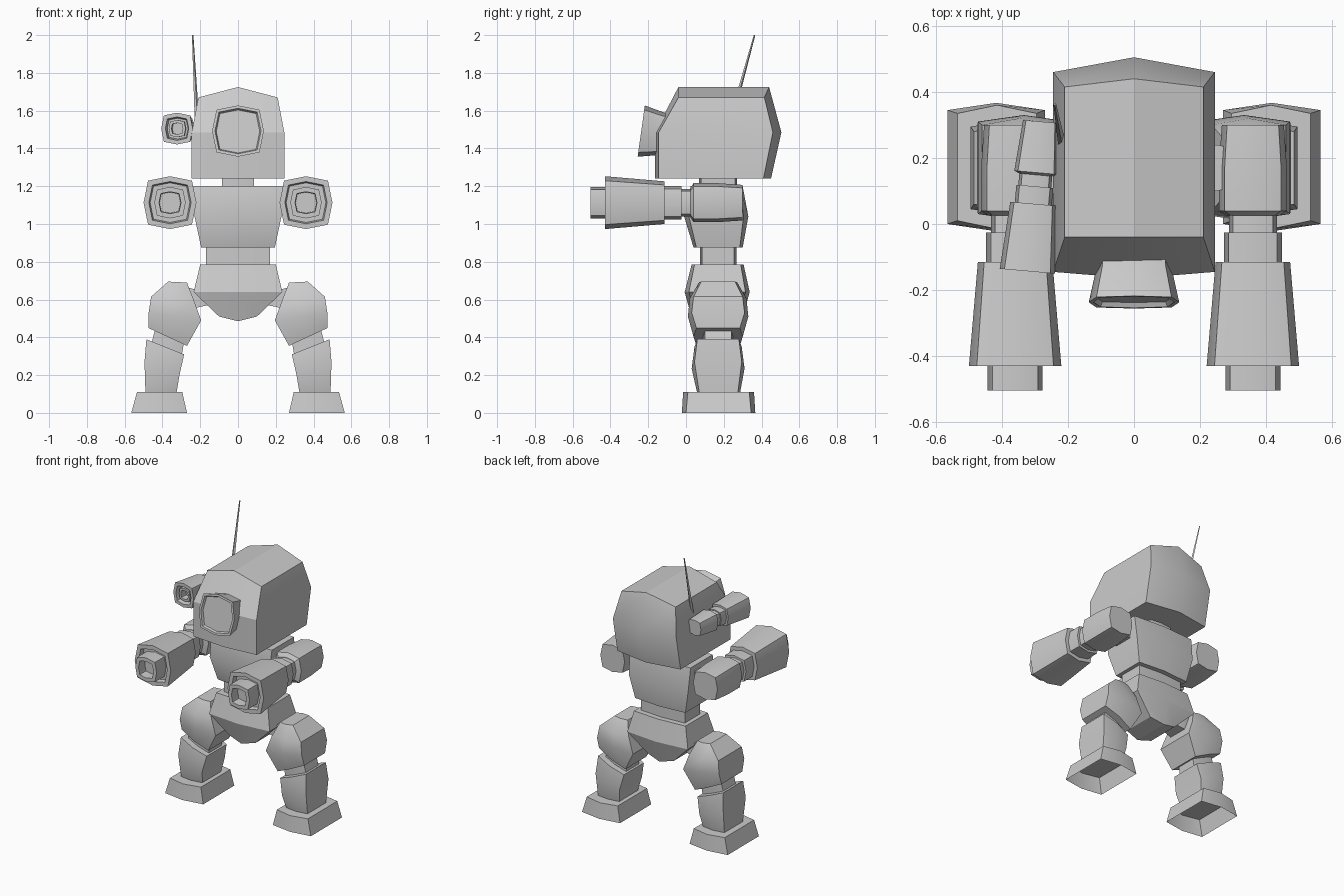
import bpy, bmesh
from math import radians
from mathutils import Vector, Matrix

if "Cube" in bpy.data.objects:
    bpy.data.objects.remove(bpy.data.objects["Cube"])


def finish(name, bm, smooth=True):
    bmesh.ops.recalc_face_normals(bm, faces=bm.faces)
    me = bpy.data.meshes.new(name)
    bm.to_mesh(me)
    bm.free()
    ob = bpy.data.objects.new(name, me)
    bpy.context.collection.objects.link(ob)
    bpy.ops.object.select_all(action='DESELECT')
    ob.select_set(True)
    bpy.context.view_layer.objects.active = ob
    if smooth:
        bpy.ops.object.shade_smooth_by_angle(angle=radians(28))
    return ob


def skin(bm, rings):
    loops = [[bm.verts.new(p) for p in r] for r in rings]
    n = len(loops[0])
    for a, b in zip(loops, loops[1:]):
        for i in range(n):
            j = (i + 1) % n
            bm.faces.new((a[i], a[j], b[j], b[i]))
    return loops


def block(name, rings, s=1, cap_end=True):
    """Boxy part with ridged front and back.
    Ring: left x,z, right x,z, front y, back y, front ridge, back ridge, ridge lift."""
    pts = []
    for xl, zl, xr, zr, y0, y1, bf, bb, dz in rings:
        xm, zm = (xl + xr) / 2, (zl + zr) / 2 + dz
        pts.append([Vector((s * x, y, z)) for x, y, z in (
            (xl, y0, zl), (xm, y0 - bf, zm), (xr, y0, zr),
            (xr, y1, zr), (xm, y1 + bb, zm), (xl, y1, zl))])
    bm = bmesh.new()
    loops = skin(bm, pts)
    for lp in (loops[0], loops[-1]) if cap_end else (loops[0],):
        bm.faces.new((lp[0], lp[1], lp[4], lp[5]))
        bm.faces.new((lp[1], lp[2], lp[3], lp[4]))
    return finish(name, bm)


def sym(z, x, y0, y1, b, dz=0):
    return (-x, z, x, z, y0, y1, b, b, dz)


def tube(name, centre, profile, rot=None, k=0.83):
    """Rounded-square tube along y; profile of (y offset, radius)."""
    sec = [(1, 0), (k, k), (0, 1), (-k, k), (-1, 0), (-k, -k), (0, -1), (k, -k)]
    m = Matrix.Translation(centre) @ (rot or Matrix.Identity(4))
    bm = bmesh.new()
    loops = skin(bm, [[m @ Vector((u * r, y, v * r)) for u, v in sec] for y, r in profile])
    bm.faces.new(loops[0])
    bm.faces.new(loops[-1])
    return finish(name, bm)


# Head
block("head", [
    (-.245, 1.24, .245, 1.24, -.145, .41, .02, .04, 0),
    (-.245, 1.485, .245, 1.485, -.145, .46, .02, .045, 0),
    (-.21, 1.67, .21, 1.67, -.04, .415, 0, .025, .055)])

# Eye with recessed lens, tilted slightly upward
tube("eye", (0, -.237, 1.492),
     [(.16, .112), (.10, .115), (0, .137), (0, .122), (.015, .115)],
     Matrix.Rotation(radians(-8), 4, 'X'))

# Neck, torso, waist, hips
block("neck", [sym(1.26, .085, .08, .26, .01), sym(1.18, .085, .08, .26, .01)])
block("torso", [sym(1.2, .235, .04, .285, .015), sym(1.04, .23, .015, .305, .025),
                sym(.875, .195, .055, .285, .015)])
block("waist", [sym(.90, .17, .085, .255, .012), sym(.76, .17, .085, .255, .012)])
block("hips", [sym(.785, .20, .045, .29, .015), sym(.64, .235, .015, .315, .022),
               sym(.51, .10, .05, .28, .015, -.025)])

# Antenna
a, b = Vector((-.215, .225, 1.5)), Vector((-.24, .363, 2.0))
bm = bmesh.new()
d = b - a
bmesh.ops.create_cone(bm, cap_ends=True, segments=4, radius1=.013, radius2=.004, depth=d.length,
                      matrix=Matrix.Translation((a + b) / 2) @ d.to_track_quat('Z', 'Y').to_matrix().to_4x4())
finish("antenna", bm, False)

# Side gun beside the head, turned slightly outward
tube("side_gun", (-.323, -.143, 1.505),
     [(.455, .053), (.30, .066), (.293, .05), (.258, .05), (.258, .056), (.205, .056),
      (.205, .07), (0, .084), (0, .062), (.04, .055), (.04, .045), (.01, .045),
      (.01, .03), (.06, .03)],
     Matrix.Rotation(radians(-5), 4, 'Z'))

for s, side in ((1, "right"), (-1, "left")):
    # Arm cannon
    c = (s * .36, 0, 1.113)
    tube(side + "_upper_arm", c, [(.30, .094), (.17, .103), (.04, .103), (.025, .08), (.025, .073),
                                  (-.025, .073), (-.025, .088), (-.13, .088)])
    tube(side + "_cannon", c, [(-.115, .113), (-.43, .14), (-.43, .112), (-.40, .105)])
    tube(side + "_muzzle", c, [(-.38, .083), (-.505, .083), (-.505, .058), (-.44, .055)])
    # Shoulder and hip pegs
    block(side + "_shoulder_peg", [(.20, 1.16, .30, 1.16, .11, .23, .01, .01, 0),
                                   (.20, 1.06, .30, 1.06, .11, .23, .01, .01, 0)], s)
    block(side + "_hip_peg", [(.16, .64, .30, .67, .11, .23, .01, .01, 0),
                              (.16, .57, .30, .54, .11, .23, .01, .01, 0)], s)
    # Leg
    block(side + "_thigh", [
        (.27, .69, .37, .695, .08, .26, .01, .01, 0),
        (.235, .60, .46, .615, .04, .30, .02, .02, 0),
        (.195, .49, .473, .53, .03, .31, .02, .02, 0),
        (.27, .355, .475, .45, .055, .285, .015, .015, 0)], s)
    block(side + "_knee", [
        (.28, .41, .43, .48, .10, .24, .01, .01, 0),
        (.30, .29, .46, .36, .10, .24, .01, .01, 0)], s)
    block(side + "_shin", [
        (.285, .31, .485, .39, .06, .28, .015, .015, 0),
        (.31, .20, .495, .27, .045, .295, .015, .015, 0),
        (.325, .11, .49, .11, .07, .275, .012, .012, 0)], s)
    # Foot, hollow underneath
    block(side + "_foot", [
        (.295, .11, .535, .11, .01, .335, .025, .025, 0),
        (.27, 0, .565, 0, 0, .345, .022, .022, 0)], s, cap_end=False)
